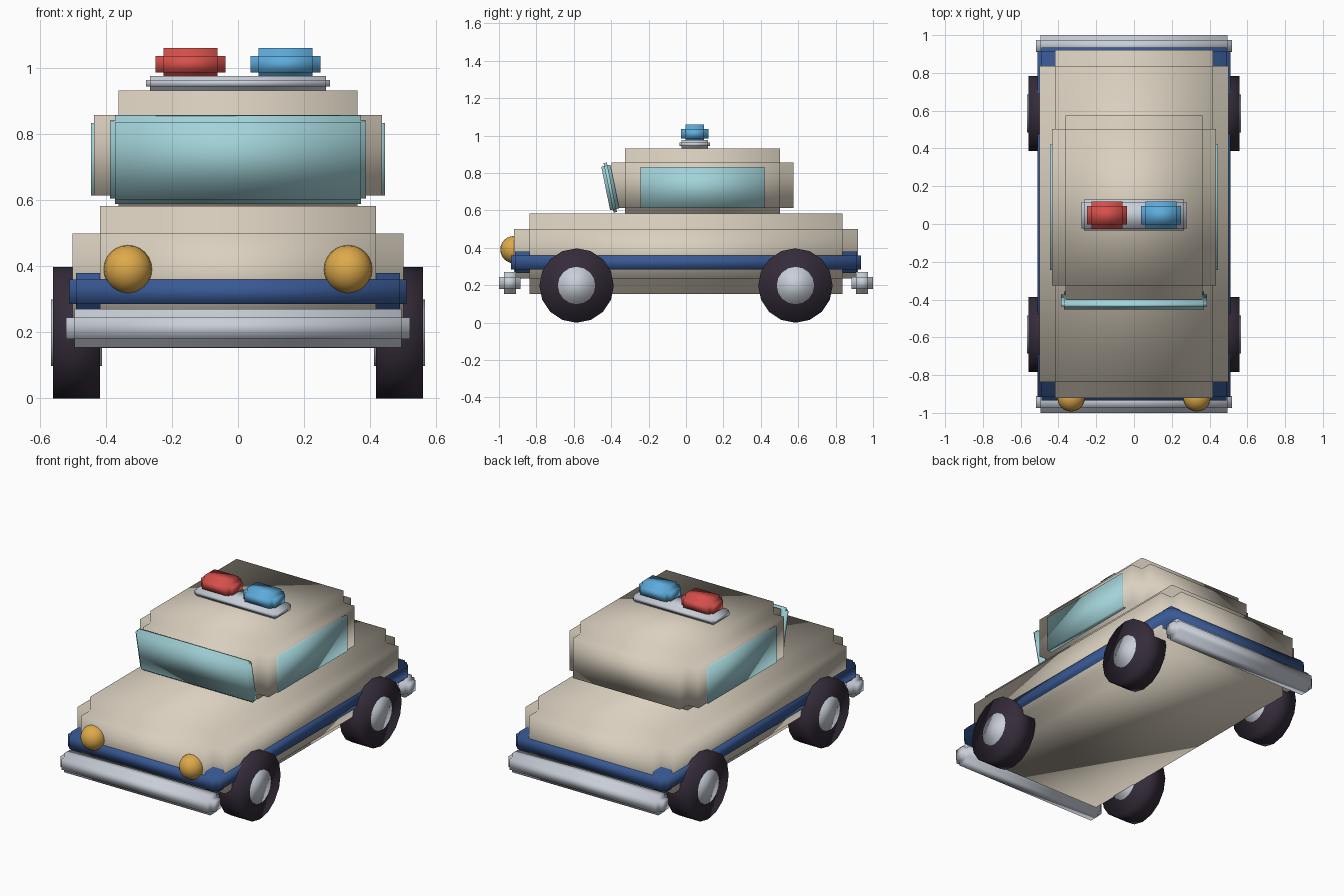
import bpy
import bmesh
import math
from mathutils import Matrix, Vector

if "Cube" in bpy.data.objects:
    bpy.data.objects.remove(bpy.data.objects["Cube"])


def material(name, r, g, b):
    m = bpy.data.materials.new(name)
    m.use_nodes = True
    m.diffuse_color = (r, g, b, 1)
    m.node_tree.nodes["Principled BSDF"].inputs["Base Color"].default_value = (r, g, b, 1)
    return m


cream = material("cream paint", 0.70, 0.63, 0.52)
navy = material("navy paint", 0.04, 0.10, 0.30)
glass = material("pale glass", 0.36, 0.65, 0.69)
rubber = material("dark rubber", 0.035, 0.025, 0.042)
silver = material("silver metal", 0.58, 0.62, 0.69)
red = material("red lens", 0.68, 0.08, 0.07)
blue = material("blue lens", 0.11, 0.41, 0.72)
amber = material("amber lens", 0.73, 0.40, 0.07)


def finish(bm, name, mat, location, tilt=0):
    """Turn a bmesh into a smooth shaded object."""
    for f in bm.faces:
        f.smooth = True
    mesh = bpy.data.meshes.new(name)
    bm.to_mesh(mesh)
    bm.free()
    mesh.materials.append(mat)
    ob = bpy.data.objects.new(name, mesh)
    ob.location = location
    ob.rotation_euler.x = tilt
    bpy.context.collection.objects.link(ob)
    return ob


def box(name, mat, center, size, notch=0, tilt=0):
    """Box whose edges are notched inwards."""
    bm = bmesh.new()
    bmesh.ops.create_cube(bm, size=1)
    bmesh.ops.scale(bm, vec=Vector(size), verts=bm.verts)
    if notch:
        bmesh.ops.bevel(bm, geom=bm.edges[:], offset=notch, segments=2,
                        profile=0.0, affect='EDGES', clamp_overlap=True)
    return finish(bm, name, mat, center, tilt)


def axle_cylinder(name, mat, center, radius, width, sides):
    """Cylinder lying along x."""
    bm = bmesh.new()
    bmesh.ops.create_cone(bm, cap_ends=True, segments=sides, radius1=radius,
                          radius2=radius, depth=width,
                          matrix=Matrix.Rotation(math.pi / 2, 4, 'Y'))
    return finish(bm, name, mat, center)


# Body, belt stripe and cabin
box("body", cream, (0, 0, 0.367), (1.0, 1.84, 0.43), 0.083)
box("belt_stripe", navy, (0, 0, 0.322), (1.02, 1.87, 0.115), 0.02)
box("cabin", cream, (0, 0.088, 0.735), (0.87, 0.975, 0.39), 0.073)

# Glass
box("windshield", glass, (0, -0.405, 0.722), (0.775, 0.05, 0.27), 0.016, 0.2)
for side, x in (("left", 1), ("right", -1)):
    box(side + "_window", glass, (x * 0.43, 0.088, 0.723), (0.03, 0.665, 0.22))

# Bumpers
for end, y in (("front", -1), ("back", 1)):
    box(end + "_bumper", silver, (0, y * 0.942, 0.212), (1.04, 0.116, 0.116), 0.026)

# Wheels with hubs, and headlights
for side, x in (("left", 1), ("right", -1)):
    for end, y in (("front", -1), ("back", 1)):
        center = (x * 0.488, y * 0.585, 0.198)
        axle_cylinder(f"{end}_{side}_tyre", rubber, center, 0.199, 0.142, 16)
        axle_cylinder(f"{end}_{side}_hub", silver, center, 0.1, 0.155, 16)
    bm = bmesh.new()
    bmesh.ops.create_uvsphere(bm, u_segments=20, v_segments=12, radius=0.073)
    finish(bm, side + "_headlight", amber, (x * 0.333, -0.92, 0.39))

# Roof light bar
box("light_bar_base", silver, (0, 0.047, 0.953), (0.556, 0.164, 0.044), 0.012)
for side, x, mat in (("right", -1, red), ("left", 1, blue)):
    box(side + "_beacon", mat, (x * 0.144, 0.047, 1.01), (0.212, 0.145, 0.098), 0.024)
